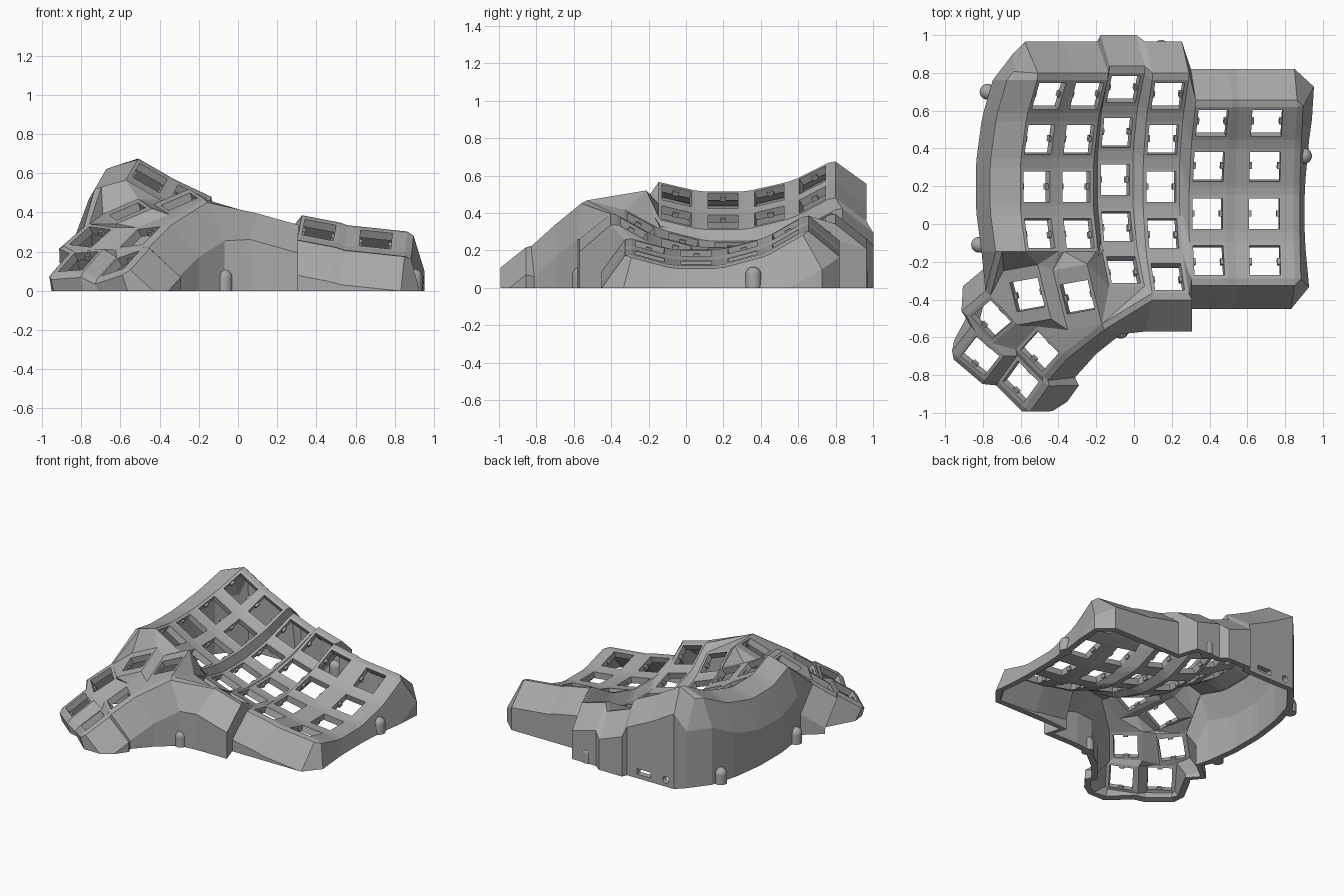
import bpy, bmesh, math
from mathutils import Matrix, Vector

cube = bpy.data.objects.get("Cube")
if cube:
    bpy.data.objects.remove(cube, do_unlink=True)

# One plain material
grey = bpy.data.materials.new("plain_grey")
grey.use_nodes = True
grey.diffuse_color = (0.4, 0.4, 0.4, 1)
grey.node_tree.nodes["Principled BSDF"].inputs["Base Color"].default_value = (0.4, 0.4, 0.4, 1)

HALF, HOLE, RADIUS, THICK = 0.1, 0.081, 0.955, 0.045
SKIRT_OUT, SKIRT_DROP = 0.11, 0.215
CORNERS = {"tl": (-1, 1), "tr": (1, 1), "br": (1, -1), "bl": (-1, -1)}


def rot(degrees, axis):
    return Matrix.Rotation(math.radians(degrees), 4, axis)


# Finger keys: six tilted columns, each curved like a bowl
columns = [(-0.515, 0.198, 0.465), (-0.305, 0.198, 0.355), (-0.1, 0.235, 0.215),
           (0.145, 0.198, 0.19), (0.39, 0.055, 0.185), (0.69, 0.055, 0.135)]
keys = {}
for c, centre in enumerate(columns):
    for r in range(5 if c in (2, 3) else 4):
        keys[c, r] = (Matrix.Translation(centre) @ rot(30 - 4.8 * c, "Y")
                      @ Matrix.Translation((0, 0, RADIUS)) @ rot(15 * (2 - r), "X")
                      @ Matrix.Translation((0, 0, -RADIUS)))

# Thumb keys: position, then turn about x, y and z
thumbs = {"inner": ((-0.3, -0.387, 0.455), (10, -23, 10)),
          "outer": ((-0.565, -0.375, 0.405), (10, -23, 10)),
          "mid_r": ((-0.5, -0.675, 0.275), (-6, -34, 48)),
          "mid_l": ((-0.755, -0.505, 0.275), (6, -34, 40)),
          "low_r": ((-0.6, -0.835, 0.14), (-16, -33, 54)),
          "low_l": ((-0.815, -0.7, 0.15), (-4, -35, 52))}
for name, (pos, (ax, ay, az)) in thumbs.items():
    keys[name] = Matrix.Translation(pos) @ rot(az, "Z") @ rot(ay, "Y") @ rot(ax, "X")

# The last column is wider and the two upper thumb plates are longer
half_length = {"inner": 0.165, "outer": 0.15}


def P(key, corner):
    sx, sy = CORNERS[corner]
    half_width = 0.155 if key[0] == 5 else HALF
    return keys[key] @ Vector((sx * half_width, sy * half_length.get(key, HALF), 0))


bm = bmesh.new()


def face(*points):
    bm.faces.new([bm.verts.new(p) for p in points])


def strip(points):
    for i in range(len(points) - 2):
        face(*points[i:i + 3])


def fan(hub, points):
    for a, b in zip(points, points[1:]):
        face(hub, a, b)


# Key frames with square holes
order = ["tl", "tr", "br", "bl"]
for key, m in keys.items():
    inner = {k: m @ Vector((sx * HOLE, sy * HOLE, 0)) for k, (sx, sy) in CORNERS.items()}
    for a, b in zip(order, order[1:] + order[:1]):
        face(P(key, a), P(key, b), inner[b], inner[a])

# Webs between finger keys
for c in range(6):
    for r in range(5):
        here, below, right, diag = (c, r), (c, r + 1), (c + 1, r), (c + 1, r + 1)
        if here not in keys:
            continue
        if below in keys:
            face(P(here, "bl"), P(here, "br"), P(below, "tr"), P(below, "tl"))
        if right in keys:
            face(P(here, "tr"), P(right, "tl"), P(right, "bl"), P(here, "br"))
        if below in keys and right in keys and diag in keys:
            face(P(here, "br"), P(right, "bl"), P(diag, "tl"), P(below, "tr"))
fan(P((4, 3), "bl"), [P((3, 3), "br"), P((3, 4), "tr"), P((3, 4), "br")])

# Webs between thumb keys
for top, bottom in (("mid_l", "mid_r"), ("low_l", "low_r")):
    face(P(top, "bl"), P(top, "br"), P(bottom, "tr"), P(bottom, "tl"))
for left, right in (("outer", "inner"), ("low_l", "mid_l"), ("low_r", "mid_r")):
    face(P(left, "tr"), P(right, "tl"), P(right, "bl"), P(left, "br"))
face(P("low_l", "br"), P("mid_l", "bl"), P("mid_r", "tl"), P("low_r", "tr"))
fan(P("outer", "bl"), [P("outer", "tl"), P("mid_l", "tr"), P("mid_l", "br"),
                       P("mid_r", "tr"), P("outer", "br")])
fan(P("mid_r", "tr"), [P("outer", "br"), P("inner", "bl"), P("mid_r", "br")])
face(P("inner", "bl"), P("inner", "br"), P("mid_r", "br"))

# Webs joining the thumb cluster to the columns
strip([P("outer", "tl"), P((0, 3), "bl"), P("outer", "tr"), P((0, 3), "br"),
       P("inner", "tl"), P((1, 3), "bl"), P("inner", "tr"), P((1, 3), "br")])
fan(P("inner", "tr"), [P((1, 3), "br"), P((2, 3), "bl"), P((2, 4), "tl"),
                       P((2, 4), "bl"), P("inner", "br")])
fan(P("inner", "br"), [P((2, 4), "bl"), P((2, 4), "br"), P((3, 4), "bl")])

# Left shoulder beside the first column
edge = [P((0, r), k) for r in range(4) for k in ("tl", "bl")]
shoulder = [p + Vector((-0.125, 0, -0.035)) for p in edge]
for i in range(len(edge) - 1):
    face(edge[i], edge[i + 1], shoulder[i + 1], shoulder[i])
fan(P("outer", "tl"), [P((0, 3), "bl"), shoulder[-1], P("mid_l", "tr")])


# Outer wall: rim, sloped skirt, then straight down
def wall(point, turn, dx, dy):
    rim = point + turn @ Vector((dx * 0.035, dy * 0.035, -0.012))
    skirt = point + turn @ Vector((dx * SKIRT_OUT, dy * SKIRT_OUT, -SKIRT_DROP))
    return [point, rim, skirt, Vector((skirt.x, skirt.y, -0.5))]


def key_wall(key, corner, dx, dy):
    return wall(P(key, corner), keys[key].to_3x3(), dx, dy)


flat = Matrix.Identity(3)
loop = [wall(shoulder[0], flat, 0, 1.3)]
loop += [key_wall((c, 0), k, 0, 1) for c in range(6) for k in ("tl", "tr")]
loop += [key_wall((5, r), k, 1, 0) for r in range(4) for k in ("tr", "br")]
loop += [key_wall((c, 3), k, 0, -1) for c in (5, 4) for k in ("br", "bl")]
loop += [key_wall((3, 4), "br", 0.5, -1), key_wall((3, 4), "br", 0, -1),
         key_wall((3, 4), "bl", 0, -1), key_wall("inner", "br", 0, -1)]
loop += [key_wall(n, k, 0, -1) for n in ("mid_r", "low_r") for k in ("br", "bl")]
loop += [key_wall(n, k, -1, 0) for n, k in (("low_r", "bl"), ("low_r", "tl"),
                                            ("low_l", "bl"), ("low_l", "tl"))]
loop += [key_wall("low_l", "tl", 0, 1), key_wall("low_l", "tr", 0, 1),
         key_wall("mid_l", "tl", -0.3, 1), key_wall("mid_l", "tr", -0.3, 1)]
loop += [wall(p, flat, -1, 0) for p in reversed(shoulder)]
for a, b in zip(loop, loop[1:] + loop[:1]):
    for i in range(3):
        face(a[i], b[i], b[i + 1], a[i + 1])

# Weld, trim at the table and face outward
bmesh.ops.remove_doubles(bm, verts=bm.verts, dist=0.0005)
bmesh.ops.dissolve_degenerate(bm, edges=bm.edges, dist=0.0005)
bmesh.ops.bisect_plane(bm, geom=bm.verts[:] + bm.edges[:] + bm.faces[:],
                       plane_co=(0, 0, 0), plane_no=(0, 0, 1), clear_inner=True)
bmesh.ops.recalc_face_normals(bm, faces=bm.faces)
if sum(f.normal.z * f.calc_area() for f in bm.faces) < 0:
    bmesh.ops.reverse_faces(bm, faces=bm.faces)


def add_object(name, mesh_bm):
    mesh = bpy.data.meshes.new(name)
    mesh_bm.to_mesh(mesh)
    mesh_bm.free()
    mesh.materials.append(grey)
    obj = bpy.data.objects.new(name, mesh)
    bpy.context.collection.objects.link(obj)
    return obj


shell = add_object("case_shell", bm)
solid = shell.modifiers.new("thickness", "SOLIDIFY")
solid.thickness, solid.offset = THICK, -1
bpy.context.view_layer.objects.active = shell
bpy.ops.object.modifier_apply(modifier="thickness")
for v in shell.data.vertices:
    v.co.z = max(v.co.z, 0)

# Cable slot and round socket through the back wall
cut = bmesh.new()
bmesh.ops.create_cube(cut, size=1, matrix=Matrix.Translation((-0.33, 0.93, 0.05))
                      @ Matrix.Diagonal((0.11, 0.3, 0.04, 1)))
bmesh.ops.create_cone(cut, cap_ends=True, segments=20, radius1=0.025, radius2=0.025, depth=0.3,
                      matrix=Matrix.Translation((-0.51, 0.93, 0.05)) @ rot(90, "X"))
cutter = add_object("port_cutter", cut)
cutter.hide_render = True
cutter.hide_viewport = True
ports = shell.modifiers.new("ports", "BOOLEAN")
ports.object, ports.operation, ports.solver = cutter, "DIFFERENCE", "EXACT"

# Small switch catches inside every hole
catches = bmesh.new()
for m in keys.values():
    for side in (-1, 1):
        bmesh.ops.create_cube(catches, size=1, matrix=m @ Matrix.Translation((side * 0.077, 0, -0.03))
                              @ Matrix.Diagonal((0.02, 0.032, 0.025, 1)))
add_object("switch_catches", catches)

# Domed screw posts around the base
posts = bmesh.new()
for x, y in ((-0.775, 0.7), (-0.82, -0.11), (0.145, 0.932), (0.9, 0.36), (-0.07, -0.565)):
    bmesh.ops.create_cone(posts, cap_ends=True, segments=24, radius1=0.042, radius2=0.042,
                          depth=0.07, matrix=Matrix.Translation((x, y, 0.035)))
    bmesh.ops.create_uvsphere(posts, u_segments=24, v_segments=12, radius=0.042,
                              matrix=Matrix.Translation((x, y, 0.07)))
add_object("screw_posts", posts)
